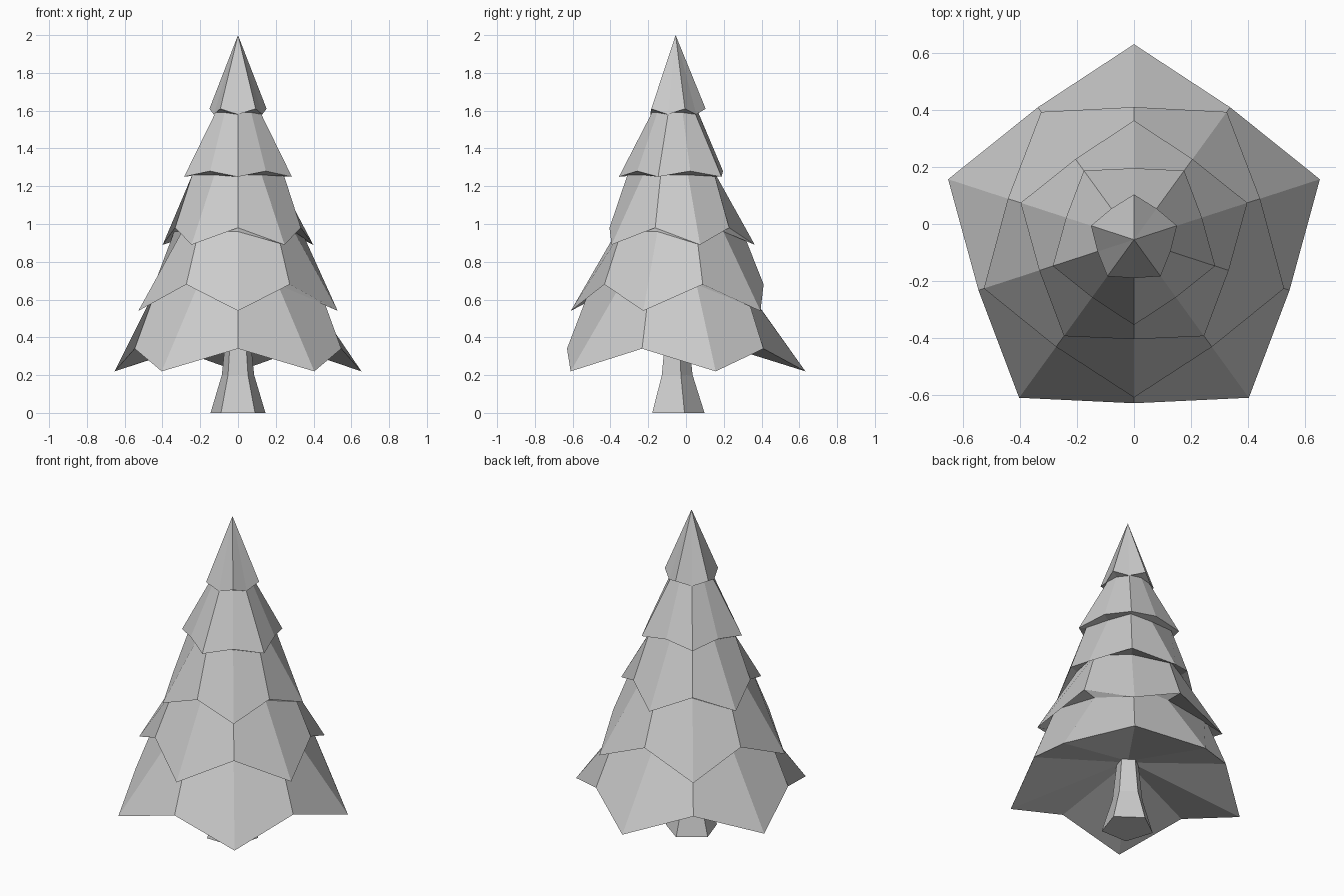
import bpy, bmesh
from math import sin, cos, pi

if "Cube" in bpy.data.objects:
    bpy.data.objects.remove(bpy.data.objects["Cube"])

CY = -0.055  # tree axis sits slightly forward of the bounding-box centre


def loft(name, sides, rings, apex=None, cap_bottom=True):
    """Rings are (r_even, z_even, r_odd, z_odd); even vertices start at the back."""
    bm = bmesh.new()
    loops = []
    for re, ze, ro, zo in rings:
        loop = []
        for k in range(sides):
            a = pi / 2 + 2 * pi * k / sides
            r, z = (ro, zo) if k % 2 else (re, ze)
            loop.append(bm.verts.new((r * cos(a), CY + r * sin(a), z)))
        loops.append(loop)
    for lo, hi in zip(loops, loops[1:]):
        for k in range(sides):
            n = (k + 1) % sides
            bm.faces.new((lo[k], lo[n], hi[n], hi[k]))
    if cap_bottom:
        bm.faces.new(loops[0][::-1])
    if apex is None:
        bm.faces.new(loops[-1])
    else:
        tip = bm.verts.new((0, CY, apex))
        for k in range(sides):
            bm.faces.new((loops[-1][k], loops[-1][(k + 1) % sides], tip))
    bmesh.ops.recalc_face_normals(bm, faces=bm.faces)
    mesh = bpy.data.meshes.new(name)
    bm.to_mesh(mesh)
    bm.free()
    obj = bpy.data.objects.new(name, mesh)
    bpy.context.collection.objects.link(obj)
    return obj


# Flared five-sided trunk
loft("trunk", 5, [(r, z, r, z) for r, z in ((0.153, 0), (0.09, 0.2), (0.066, 0.42))])

# Each tier: drooping tip (r, z), raised notch (r, z), then the waist
# tucked under the tier above (tip r, notch r, z)
tiers = [
    ((0.687, 0.22), (0.575, 0.34), (0.358, 0.445, 0.68)),
    ((0.555, 0.54), (0.466, 0.68), (0.312, 0.355, 0.96)),
    ((0.419, 0.89), (0.350, 0.98), (0.213, 0.255, 1.26)),
    ((0.300, 1.25), (0.251, 1.28), (0.125, 0.120, 1.59)),
    ((0.159, 1.61), (0.135, 1.58), None),
]

# Foliage: one continuous skin, tips alternating direction from tier to tier
rings = [(0.06, 0.42, 0.06, 0.42)]
for i, (tip, notch, waist) in enumerate(tiers):
    rows = [(*tip, *notch)]
    if waist:
        rows.append((waist[0], waist[2], waist[1], waist[2]))
    for row in rows:
        rings.append(row if i % 2 == 0 else row[2:] + row[:2])
loft("foliage", 10, rings, apex=2.0)
